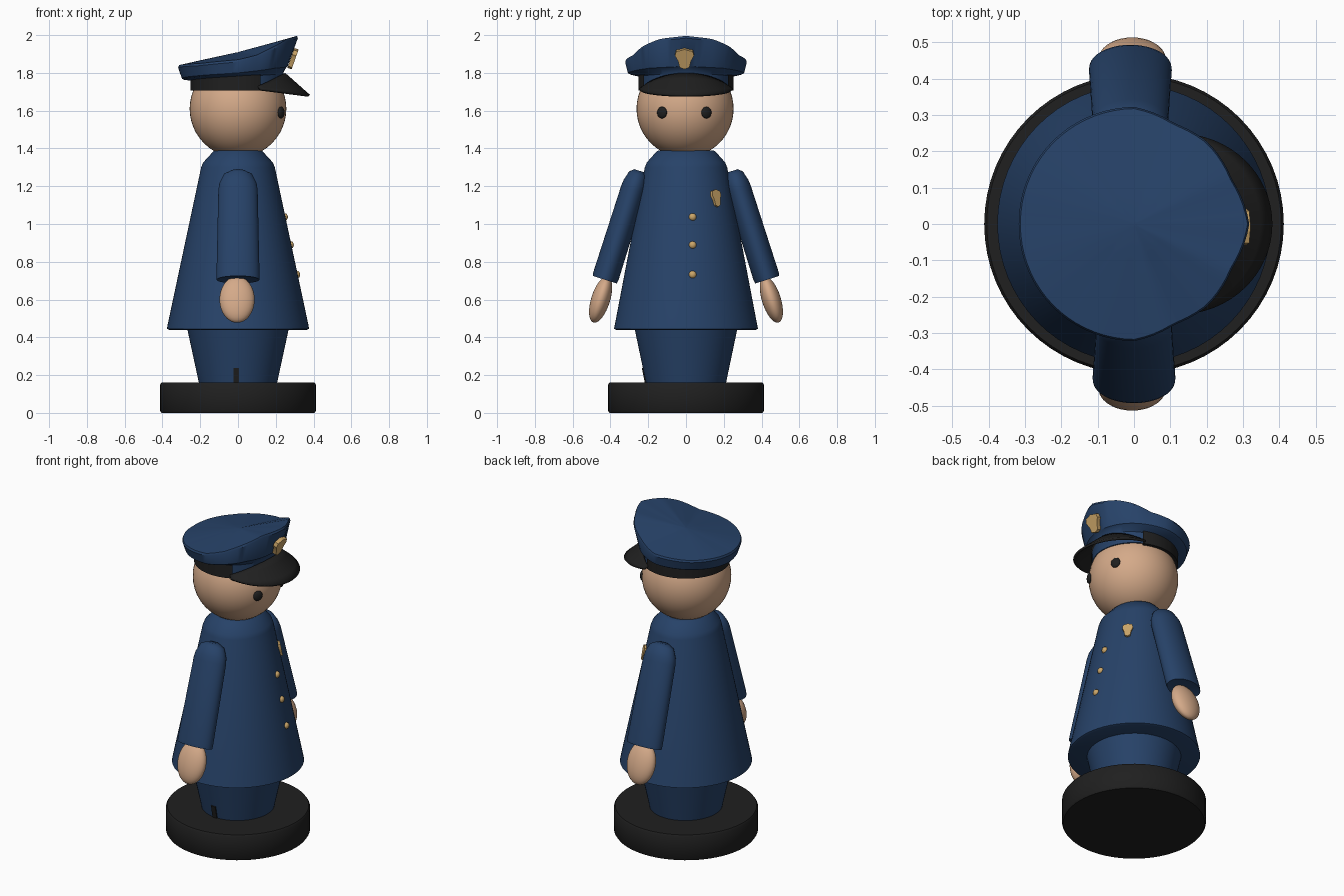
import bpy, bmesh, math
from mathutils import Vector, Matrix

if "Cube" in bpy.data.objects:
    bpy.data.objects.remove(bpy.data.objects["Cube"])


def material(name, rgb):
    m = bpy.data.materials.new(name)
    m.diffuse_color = (*rgb, 1)
    m.use_nodes = True
    m.node_tree.nodes["Principled BSDF"].inputs["Base Color"].default_value = m.diffuse_color
    return m


NAVY = material("navy cloth", (0.020, 0.055, 0.140))
SKIN = material("skin", (0.66, 0.40, 0.25))
BLACK = material("black", (0.014, 0.014, 0.014))
GOLD = material("gold", (0.60, 0.38, 0.14))


def finish(name, bm, mat, angle=35):
    bmesh.ops.recalc_face_normals(bm, faces=bm.faces)
    me = bpy.data.meshes.new(name)
    bm.to_mesh(me)
    bm.free()
    me.materials.append(mat)
    ob = bpy.data.objects.new(name, me)
    bpy.context.collection.objects.link(ob)
    bpy.ops.object.select_all(action='DESELECT')
    ob.select_set(True)
    bpy.context.view_layer.objects.active = ob
    bpy.ops.object.shade_smooth_by_angle(angle=math.radians(angle))
    return ob


def loft(name, rings, mat, closed=True, cap=True, angle=35):
    """Skin a stack of equal-length point rings."""
    bm = bmesh.new()
    rows = [[bm.verts.new(p) for p in r] for r in rings]
    n = len(rows[0])
    for a, b in zip(rows, rows[1:]):
        for i in range(n if closed else n - 1):
            j = (i + 1) % n
            bm.faces.new((a[i], a[j], b[j], b[i]))
    if cap:
        bm.faces.new(rows[0])
        bm.faces.new(rows[-1])
    return finish(name, bm, mat, angle)


def ellipse(rx, ry, z, n=64):
    return [(rx * math.cos(2 * math.pi * i / n), ry * math.sin(2 * math.pi * i / n), z) for i in range(n)]


def ball(name, loc, scale, mat, rot=Matrix(), seg=32):
    bm = bmesh.new()
    bmesh.ops.create_uvsphere(bm, u_segments=seg, v_segments=seg // 2, radius=1)
    bm.transform(Matrix.Translation(loc) @ rot @ Matrix.Diagonal((*scale, 1)))
    return finish(name, bm, mat, 80)


def plate(name, outline, loc, tilt, yaw, thick, mat):
    """Flat outline (y, z) facing +x, leaned back by tilt and turned by yaw."""
    rot = Matrix.Translation(loc) @ Matrix.Rotation(yaw, 4, 'Z') @ Matrix.Rotation(tilt, 4, 'Y')
    return loft(name, [[rot @ Vector((x, y, z)) for y, z in outline] for x in (-thick, thick)], mat)


# Base, legs and coat
loft("base", [ellipse(r, r, z) for r, z in ((.405, 0), (.412, .01), (.412, .15), (.405, .16))], BLACK)
loft("legs", [ellipse(.205, .21, .15), ellipse(.272, .275, .46)], NAVY)
loft("coat", [ellipse(*p) for p in ((.365, .37, .44), (.376, .382, .445), (.374, .378, .46),
     (.195, .218, 1.30), (.185, .208, 1.325), (.13, .155, 1.385), (.12, .145, 1.39))], NAVY)
plate("leg_gap", [(-.015, -.04), (.015, -.04), (.015, .04), (-.015, .04)],
      (-.01, -.218, .20), .2, -math.pi / 2, .008, BLACK)

# Head and eyes
ball("head", (0, -.005, 1.61), (.256, .257, .257), SKIN, seg=48)
for y in (-.127, .108):
    yaw = Matrix.Rotation(math.atan2(y, .22), 4, 'Z')
    ball("eye", (.228, y, 1.59), (.014, .029, .031), BLACK, yaw, 20)

# Arms and hands, mirrored; built along local z then leaned outward
for s in (1, -1):
    lean = Matrix.Rotation(s * .306, 4, 'X')
    place = Matrix.Translation((-.01 * s if s > 0 else 0, s * .43, .705)) @ lean
    prof = ((.095, .058, .004), (.113, .066, 0), (.114, .070, .02), (.104, .067, .50),
            (.098, .064, .535), (.075, .050, .585), (.035, .028, .605))
    rings = [[place @ Vector(p) for p in ellipse(*q, 40)] for q in prof]
    loft("sleeve", rings, NAVY, angle=50)
    ball("hand", (-.005, s * .452, .60), (.093, .050, .128), SKIN, lean)


# Peaked cap: radius and height vary with the angle from the front
def lerp(table, a):
    for (a0, v0), (a1, v1) in zip(table, table[1:]):
        if a <= a1:
            return v0 + (v1 - v0) * (a - a0) / (a1 - a0)
    return table[-1][1]


RIM_R = ((0, .317), (24, .296), (48, .303), (68, .298), (90, .322), (180, .317))
RIM_Z = ((0, 1.996), (28, 1.98), (48, 1.945), (70, 1.895), (90, 1.87), (130, 1.85), (180, 1.84))
LOW_R = ((0, .262), (45, .275), (90, .308), (180, .297))
LOW_Z = ((0, 1.835), (45, 1.825), (90, 1.80), (180, 1.77))
BAND_Z = ((0, 1.80), (90, 1.78), (180, 1.757))


def cap_ring(radius, height, k=1.0, mid=None):
    pts = []
    for i in range(72):
        d = i * 5
        a = d if d <= 180 else 360 - d
        r, z, t = radius(a) * k, height(a), math.radians(d)
        if mid is not None:
            z = mid + (z - mid) * k
        pts.append((r * math.cos(t), r * math.sin(t), z))
    return pts


rim_r, rim_z = (lambda a: lerp(RIM_R, a)), (lambda a: lerp(RIM_Z, a))
low_r, low_z = (lambda a: lerp(LOW_R, a)), (lambda a: lerp(LOW_Z, a))
band_z = lambda a: lerp(BAND_Z, a)
loft("cap_crown", [
    cap_ring(lambda a: .236, lambda a: 1.72),
    cap_ring(lambda a: .240, band_z),
    cap_ring(lambda a: low_r(a) * .97, lambda a: low_z(a) - .006),
    cap_ring(low_r, low_z),
    cap_ring(lambda a: rim_r(a), lambda a: rim_z(a) - .012),
    cap_ring(lambda a: rim_r(a) * .985, rim_z),
    cap_ring(rim_r, rim_z, .6, 1.91),
    cap_ring(rim_r, rim_z, .3, 1.91),
    cap_ring(rim_r, rim_z, .03, 1.91)], NAVY)

# Black band around the sides and back
arc = [math.radians(62 + i * 236 / 48) for i in range(49)]


def band_ring(r, top):
    return [(r * math.cos(t), r * math.sin(t),
             band_z(abs((math.degrees(t) + 180) % 360 - 180)) + .004 if top else 1.707) for t in arc]


loft("cap_band", [band_ring(.238, True), band_ring(.252, True), band_ring(.252, False),
     band_ring(.232, False), band_ring(.238, True)], BLACK, closed=False, cap=False)

# Visor sloping down from the band
visor = []
for k in (0, .25, .5, .75, 1):
    row = []
    for i in range(33):
        t = i / 16 - 1
        c, s = math.cos(t * math.pi / 2), math.sin(t * math.pi / 2)
        inner = Vector((.245 * math.cos(t * 1.13), .248 * math.sin(t * 1.13), 1.725 + .07 * c))
        outer = Vector((.12 + .256 * c, .245 * s, 1.712 - .033 * c))
        row.append(inner.lerp(outer, k))
    visor.append(row)
ob = loft("cap_visor", visor, BLACK, closed=False, cap=False)
mod = ob.modifiers.new("thickness", 'SOLIDIFY')
mod.thickness, mod.offset = .014, 0

# Shield badges and coat buttons
SHIELD = [(0, -.055), (.026, -.045), (.034, -.01), (.05, .02), (.044, .045), (.02, .05),
          (0, .056), (-.02, .05), (-.044, .045), (-.05, .02), (-.034, -.01), (-.026, -.045)]
plate("cap_badge", SHIELD, (.291, -.008, 1.875 + .0), .34, 0, .012, GOLD)
plate("chest_badge", [(y * .62, z * .85) for y, z in SHIELD], (.178, .157, 1.135), -.2,
      math.atan2(.157, .178), .012, GOLD)
for z in (1.037, .889, .732):
    ball("button", (.374 - (z - .46) * .213 - .003, .035, z), (.016, .02, .02), GOLD, seg=16)
